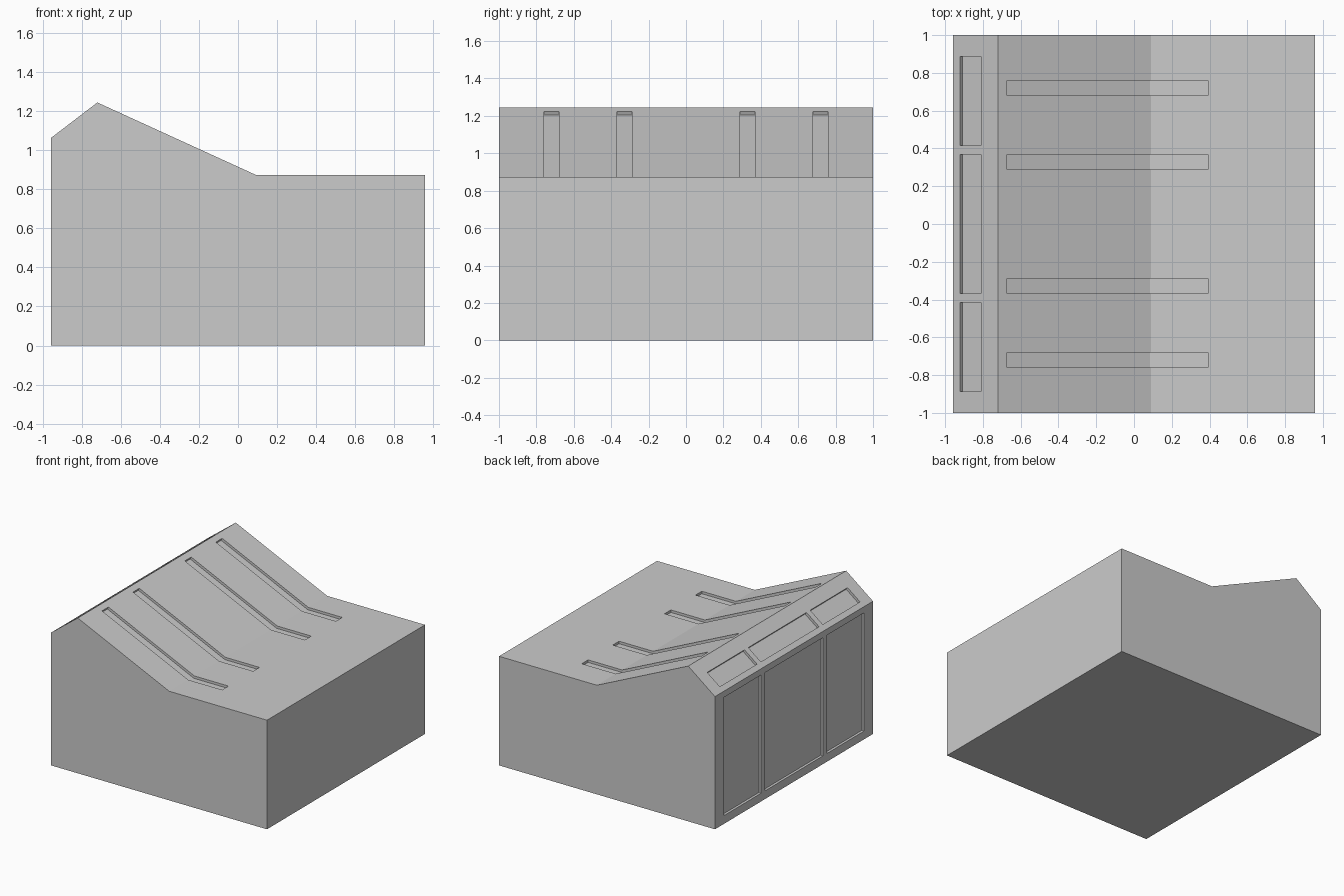
import bpy, bmesh
from mathutils import Vector

if "Cube" in bpy.data.objects:
    bpy.data.objects.remove(bpy.data.objects["Cube"])

DEPTH = 0.02


def prism(bm, profile, y0, y1):
    """Extrude an XZ profile from y0 to y1."""
    face = bm.faces.new([bm.verts.new((x, y0, z)) for x, z in profile])
    ext = bmesh.ops.extrude_face_region(bm, geom=[face])["geom"]
    verts = [v for v in ext if isinstance(v, bmesh.types.BMVert)]
    bmesh.ops.translate(bm, verts=verts, vec=(0, y1 - y0, 0))


def offset(path, d):
    """Shift an XZ path along its mitred left-hand normals."""
    pts = [Vector(p) for p in path]
    normals = []
    for a, b in zip(pts, pts[1:]):
        t = (b - a).normalized()
        normals.append(Vector((-t.y, t.x)))
    before, after = [normals[0]] + normals, normals + [normals[-1]]
    return [p + d * (m + n) / (1 + m.dot(n)) for p, m, n in zip(pts, before, after)]


def recess(bm, path, y0, y1):
    prism(bm, offset(path, DEPTH) + offset(path, -DEPTH)[::-1], y0, y1)


def finish(bm, name):
    bmesh.ops.recalc_face_normals(bm, faces=bm.faces[:])
    mesh = bpy.data.meshes.new(name)
    bm.to_mesh(mesh)
    bm.free()
    obj = bpy.data.objects.new(name, mesh)
    bpy.context.collection.objects.link(obj)
    return obj


# Main body
eave, ridge, bend = (-0.957, 1.063), (-0.72, 1.244), (0.09, 0.874)
bm = bmesh.new()
prism(bm, [(-0.957, 0), (0.957, 0), (0.957, 0.874), bend, ridge, eave], -1, 1)
body = finish(bm, "block_body")


def on_line(a, b, x):
    return (x, a[1] + (b[1] - a[1]) * (x - a[0]) / (b[0] - a[0]))


bm = bmesh.new()
# Four grooves running down the slope and onto the flat top
groove = [on_line(ridge, bend, -0.673), bend, (0.392, 0.874)]
for y in (-0.72, -0.328, 0.328, 0.72):
    recess(bm, groove, y - 0.04, y + 0.04)

# Three panels on the short slope and three on the upright wall below
slant = [on_line(eave, ridge, -0.921), on_line(eave, ridge, -0.81)]
wall = [(-0.957, 0.066), (-0.957, 1.013)]
for path in (slant, wall):
    for y0, y1 in ((-0.888, -0.416), (-0.368, 0.368), (0.416, 0.888)):
        recess(bm, path, y0, y1)
cutter = finish(bm, "recess_cutter")
cutter.hide_render = True
cutter.hide_set(True)

cut = body.modifiers.new("recesses", "BOOLEAN")
cut.operation = "DIFFERENCE"
cut.solver = "EXACT"
cut.object = cutter
bpy.context.view_layer.objects.active = body
body.select_set(True)
bpy.ops.object.modifier_apply(modifier=cut.name)
bpy.data.objects.remove(cutter)
